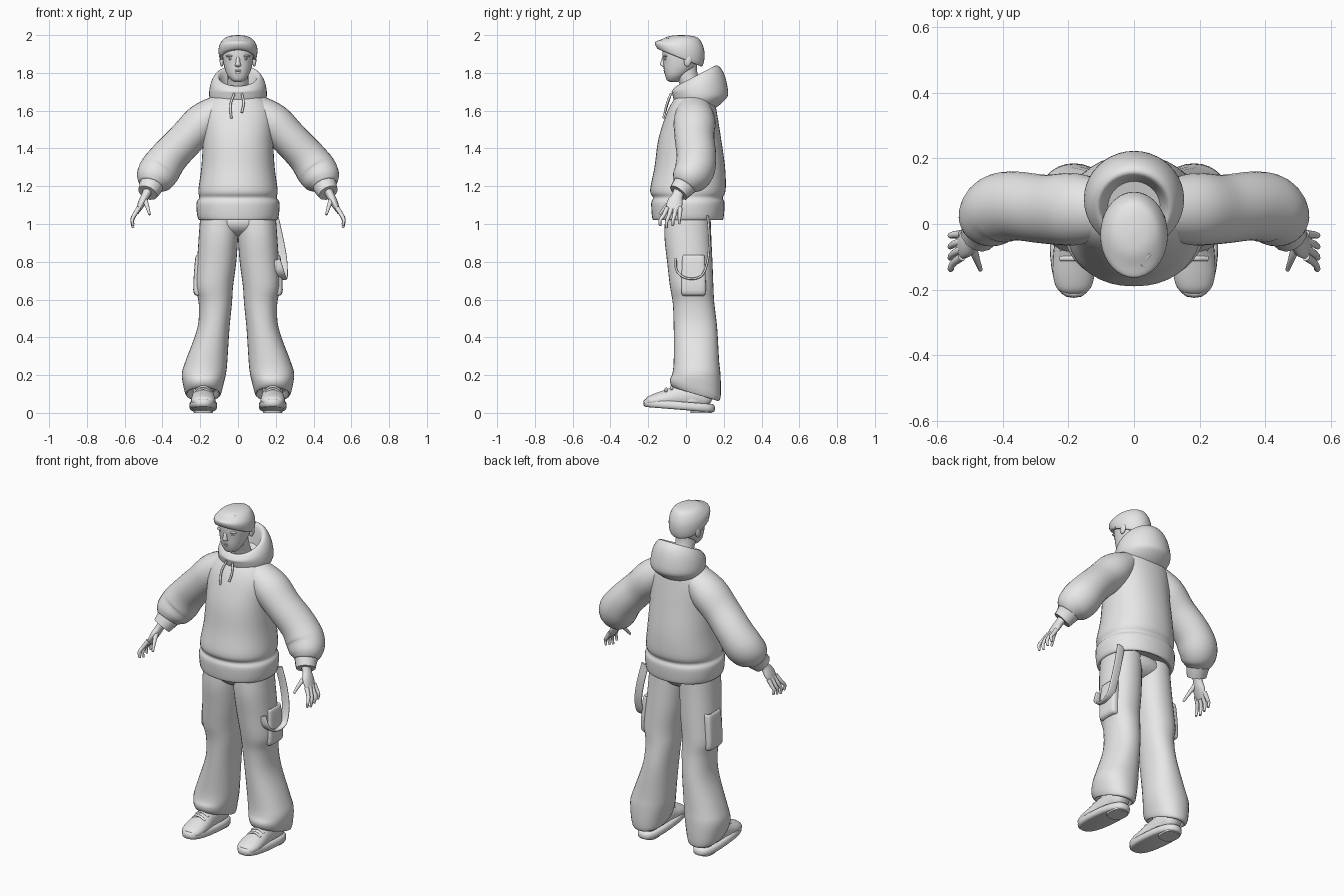
import bpy
import bmesh
import math
from mathutils import Vector, Matrix

cube = bpy.data.objects.get("Cube")
if cube:
    bpy.data.objects.remove(cube)

shade = (.8, .8, .8, 1)
grey = bpy.data.materials.new("light grey")
grey.use_nodes = True
grey.diffuse_color = shade
grey.node_tree.nodes["Principled BSDF"].inputs["Base Color"].default_value = shade
X, Y, Z = Vector((1, 0, 0)), Vector((0, 1, 0)), Vector((0, 0, 1))
sides = {"left": 1, "right": -1}


def finish(name, bm):
    """Turn the bmesh into a smooth shaded grey object."""
    bmesh.ops.recalc_face_normals(bm, faces=bm.faces)
    mesh = bpy.data.meshes.new(name)
    bm.to_mesh(mesh)
    bm.free()
    mesh.materials.append(grey)
    obj = bpy.data.objects.new(name, mesh)
    bpy.context.collection.objects.link(obj)
    for other in bpy.context.selected_objects:
        other.select_set(False)
    obj.select_set(True)
    bpy.context.view_layer.objects.active = obj
    bpy.ops.object.shade_smooth_by_angle(angle=math.radians(60))


def smooth_rows(rows, steps):
    """Catmull-Rom interpolation of every value in the rows."""
    last = len(rows) - 1
    out = []
    for i in range(last):
        keys = rows[max(i - 1, 0)], rows[i], rows[i + 1], rows[min(i + 2, last)]
        for k in range(steps):
            t = k / steps
            out.append([b + t / 2 * (c - a + t * (2 * a - 5 * b + 4 * c - d + t * (3 * (b - c) + d - a)))
                        for a, b, c, d in zip(*keys)])
    return out + [list(rows[last])]


def loft(name, rows, ref=None, side=1, power=2, segments=28, steps=4):
    """Rows are x, y, z, two radii and tilt. Rings lie flat, or across the path when ref is given."""
    rows = smooth_rows([(*row, 0)[:6] for row in rows], steps)
    points = [Vector(row[:3]) for row in rows]
    bm = bmesh.new()
    rings = []
    for i, row in enumerate(rows):
        point, u_radius, v_radius, tilt = points[i], *row[3:]
        u, v = X, Y + Z * tilt
        if ref:
            along = (points[min(i + 1, len(points) - 1)] - points[max(i - 1, 0)]).normalized()
            u = (ref - along * ref.dot(along)).normalized()
            v = along.cross(u)
        ring = []
        for k in range(segments):
            angle = math.tau * k / segments
            c, s = (math.copysign(abs(w) ** (2 / power), w) for w in (math.cos(angle), math.sin(angle)))
            corner = point + u * c * u_radius + v * s * v_radius
            ring.append(bm.verts.new((corner.x * side, corner.y, corner.z)))
        rings.append(ring)
    for lower, upper in zip(rings, rings[1:]):
        for k in range(segments):
            j = (k + 1) % segments
            bm.faces.new((lower[k], lower[j], upper[j], upper[k]))
    bm.faces.new(rings[0])
    bm.faces.new(rings[-1])
    finish(name, bm)


def upright(name, rows, **options):
    """Loft on the centre plane, from rows of y, z, radii and tilt."""
    loft(name, [(0, *row) for row in rows], **options)


def strand(name, points, width, depth, end=1, ref=Y, **options):
    """Tube through a few points, narrowing to a share of its width at the end."""
    last = len(points) - 1
    rows = []
    for i, point in enumerate(points):
        size = 1 + (end - 1) * i / last
        rows.append((*point, width * size, depth * size))
    loft(name, rows, ref, segments=12, **options)


def blob(name, centre, size, turn=0):
    bm = bmesh.new()
    place = Matrix.Translation(centre) @ Matrix.Rotation(turn, 4, "X") @ Matrix.Diagonal((*size, 1))
    bmesh.ops.create_uvsphere(bm, u_segments=24, v_segments=14, radius=1, matrix=place)
    finish(name, bm)


# Hoodie body, with ribbed hem and sloping shoulders
upright("hoodie_body", [
    (.01, 1.04, .17, .15), (.01, 1.02, .2, .18), (.01, 1.04, .215, .19), (.01, 1.11, .22, .194),
    (.01, 1.14, .205, .185), (.01, 1.18, .21, .2), (.02, 1.3, .194, .187), (.02, 1.45, .186, .166),
    (.03, 1.58, .186, .135), (.04, 1.65, .156, .11), (.04, 1.69, .1, .08)], power=2.2, segments=40)

# Hood lying on the shoulders, open at the top
upright("hood", [
    (.06, 1.62, .12, .09, -.1), (.07, 1.65, .145, .13, 0), (.075, 1.69, .153, .148, 0),
    (.065, 1.745, .144, .14, .3), (.055, 1.78, .122, .115, .5), (.05, 1.775, .1, .095, .5),
    (.05, 1.7, .08, .08, .3)], segments=40)

# Drawstrings, the right one longer
strand("drawstring_right", [(-.02, -.08, 1.69), (-.04, -.1, 1.63), (-.035, -.12, 1.56)], .006, .006)
strand("drawstring_left", [(.02, -.08, 1.69), (.03, -.1, 1.64), (.02, -.112, 1.59)], .006, .006)

# Neck and head
upright("neck", [(.05, 1.64, .07, .07), (.03, 1.72, .056, .056), (0, 1.8, .054, .06), (0, 1.86, .05, .06)])
upright("head", [
    (-.065, 1.752, .018, .02), (-.064, 1.762, .035, .037), (-.055, 1.785, .055, .055),
    (-.04, 1.815, .068, .077), (-.03, 1.85, .077, .09), (-.025, 1.9, .083, .1),
    (-.025, 1.95, .078, .095), (-.025, 1.98, .045, .06)], power=2.2)

# Face
upright("nose", [(-.1, 1.83, .012, .014), (-.12, 1.84, .016, .016), (-.12, 1.86, .011, .014),
                 (-.11, 1.89, .01, .012)])
blob("upper_lip", (0, -.108, 1.812), (.024, .011, .006))
blob("lower_lip", (0, -.106, 1.802), (.02, .011, .007))
blob("chin", (0, -.084, 1.77), (.026, .018, .015))
for label, side in sides.items():
    blob("brow_" + label, (side * .037, -.107, 1.889), (.027, .013, .007))
    blob("eye_" + label, (side * .035, -.107, 1.873), (.015, .009, .006))
    blob("ear_" + label, (side * .086, .01, 1.865), (.011, .02, .032), -.2)

# Hair cap, raised at the front, with locks swept sideways
upright("hair", [
    (-.035, 1.89, .07, .075, -.4), (-.035, 1.88, .092, .108, -.4), (-.035, 1.89, .1, .124, -.4),
    (-.033, 1.92, .103, .131, -.3), (-.03, 1.95, .097, .124, -.15), (-.027, 1.98, .076, .097, 0),
    (-.025, 1.995, .045, .06, 0), (-.025, 2, .006, .008, 0)], segments=36)
for i in range(5):
    strand("fringe_lock", [(.05 - .01 * i, -.09 + .01 * i, 1.97), (-.01 * i, -.135 + .012 * i, 1.96),
                           (-.055 - .006 * i, -.12 + .014 * i, 1.93), (-.09, -.08 + .015 * i, 1.9)],
           .016, .009, end=.3, ref=Z)
strand("fringe_sweep", [(.02, -.12, 1.965), (.05, -.135, 1.95), (.08, -.1, 1.93), (.098, -.04, 1.89)],
       .016, .01, end=.3, ref=Z)

# Hips join the two legs
blob("hips", (0, .01, 1.01), (.19, .12, .08))

foot = .184
for label, side in sides.items():
    # Sleeve, bent forward at the elbow, full above a ribbed cuff
    loft("sleeve_" + label, [
        (.08, .04, 1.625, .085, .07), (.18, .045, 1.545, .11, .1), (.27, .045, 1.455, .105, .097),
        (.36, .055, 1.36, .105, .1), (.415, .045, 1.285, .106, .108), (.447, .01, 1.235, .09, .096),
        (.46, -.01, 1.205, .066, .066)], ref=Y, side=side)
    strand("cuff_" + label, [(.455, 0, 1.215), (.465, -.02, 1.19), (.478, -.04, 1.165)],
           .068, .068, end=.8, side=side)

    # Hand with fingers fanned along y
    loft("palm_" + label, [(.47, -.03, 1.19, .032, .026), (.49, -.045, 1.15, .03, .022),
                           (.51, -.06, 1.11, .042, .02), (.535, -.07, 1.06, .036, .01)], ref=Y, side=side)
    for i in range(4):
        base, tip, low = -.1 + .023 * i, -.137 + .034 * i, .98 + .01 * abs(i - 1)
        strand("finger_" + label, [(.525, base, 1.085), (.55, (base + tip) / 2, 1.045),
                                   (.56, tip, low + .03), (.555, tip, low)], .013, .013, end=.5, side=side)
    strand("thumb_" + label, [(.497, -.06, 1.135), (.483, -.1, 1.1), (.468, -.14, 1.05)],
           .016, .016, end=.4, side=side)

    # Wide trouser leg, slumped over the shoe and lower at the heel
    loft("trouser_leg_" + label, [
        (.1, .01, 1.04, .1, .12), (.104, .01, .93, .104, .124), (.113, .02, .8, .104, .12),
        (.126, .03, .67, .1, .115), (.12, .04, .58, .088, .11), (.13, .05, .45, .085, .115),
        (.166, .055, .28, .11, .12), (.18, .055, .21, .117, .127), (foot, .05, .15, .107, .135, -.2),
        (foot, .05, .11, .096, .13, -.3), (foot, .05, .1, .086, .11, -.3), (foot, .05, .13, .07, .09, -.3)],
         side=side, power=2.2, segments=32)

    # Cargo pocket on the outer thigh
    loft("cargo_pocket_" + label, [
        (.19, .04, .83, .02, .05), (.2, .04, .82, .026, .06), (.21, .04, .65, .027, .065),
        (.2, .04, .62, .018, .055)], side=side, power=4)

    # Shoe: thick sole and heel, rounded upper, ankle and lace bands
    loft("shoe_sole_" + label, [(foot, -.036, z, .072 - inset, .188 - inset, -.08) for z, inset in
                                ((.017, .012), (.025, 0), (.05, 0), (.06, .01))],
         side=side, power=2.6, steps=2)
    loft("shoe_heel_" + label, [(foot, .08, 0, .05, .055), (foot, .08, .03, .056, .06)],
         side=side, power=3, steps=1)
    loft("shoe_upper_" + label, [
        (foot, -.21, .055, .03, .012), (foot, -.195, .06, .052, .028), (foot, -.15, .067, .064, .04),
        (foot, -.09, .075, .062, .052), (foot, -.04, .085, .057, .064), (foot, .03, .09, .056, .07),
        (foot, .11, .085, .05, .06), (foot, .14, .075, .035, .04)], ref=X, side=side)
    loft("shoe_ankle_" + label, [(foot, .03, .06, .055, .075), (foot, .035, .2, .055, .065)], side=side)
    for i in range(3):
        y, z = -.105 + .03 * i, .11 + .012 * i
        strand("lace_" + label, [(foot - .04, y, z), (foot, y, z + .018), (foot + .04, y, z)],
               .008, .006, side=side)

# Strap hanging in a loop from the left hip
strand("hip_strap", [(.19, .115, 1.04), (.215, .123, .93), (.235, .117, .82), (.24, .09, .735),
                     (.236, .04, .71), (.23, -.015, .72), (.218, -.05, .755), (.2, -.055, .81)],
       .024, .006, ref=X, power=4)
